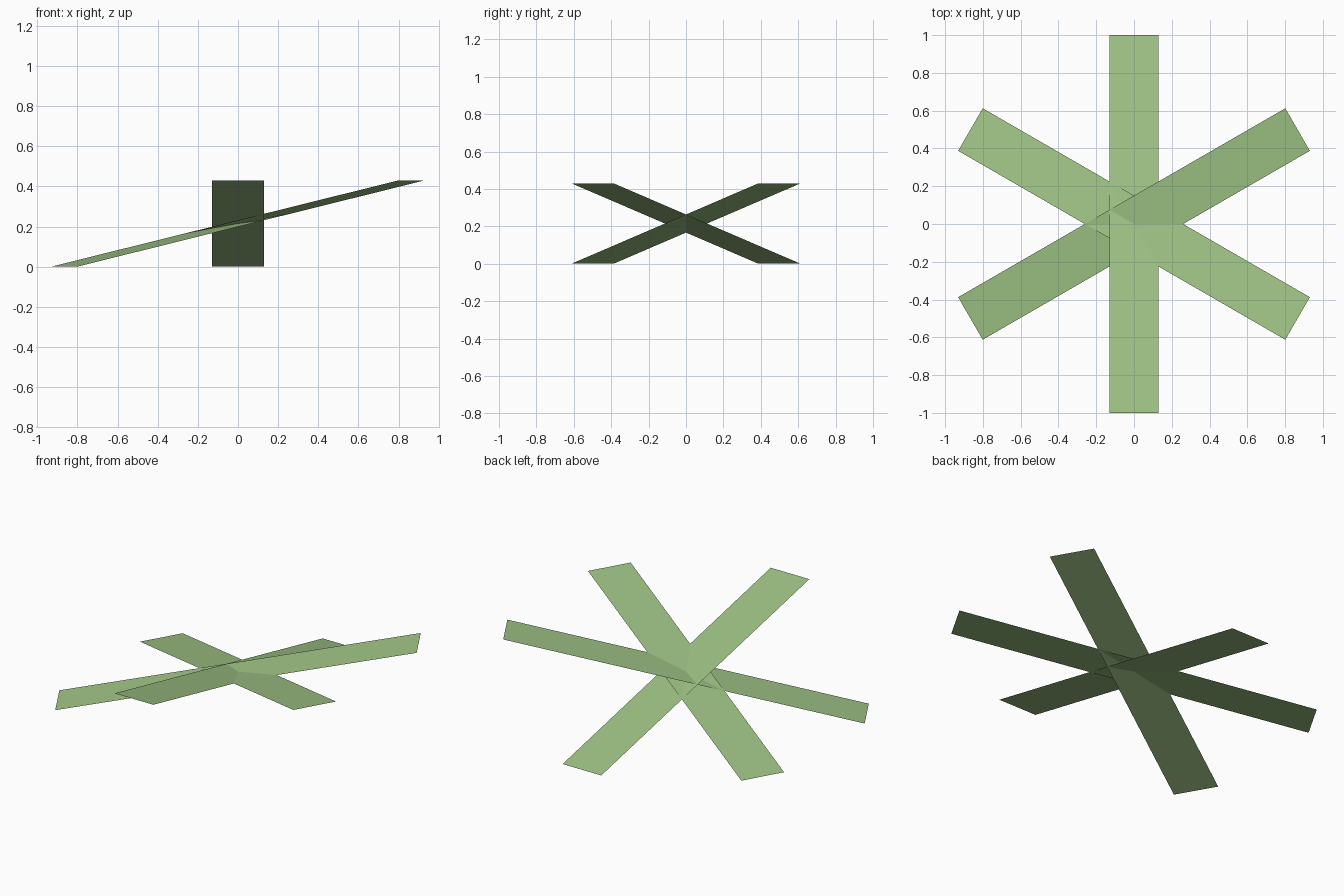
import bpy
from math import radians
from mathutils import Matrix, Vector

cube = bpy.data.objects.get("Cube")
if cube:
    bpy.data.objects.remove(cube, do_unlink=True)

HALF_WIDTH = 0.13
RISE = 0.43

# Leaf green shared by every blade
green = bpy.data.materials.new("leaf_green")
green.use_nodes = True
color = (0.34, 0.54, 0.23, 1)
green.diffuse_color = color
bsdf = green.node_tree.nodes["Principled BSDF"]
bsdf.inputs["Base Color"].default_value = color
bsdf.inputs["Roughness"].default_value = 0.9


def add_blade(name, heading):
    """Flat strip through the centre, climbing towards its heading."""
    turn = Matrix.Rotation(radians(heading), 4, "Z")
    corners = [(-1, -HALF_WIDTH, 0), (1, -HALF_WIDTH, RISE),
               (1, HALF_WIDTH, RISE), (-1, HALF_WIDTH, 0)]
    mesh = bpy.data.meshes.new(name)
    mesh.from_pydata([turn @ Vector(c) for c in corners], [], [range(4)])
    mesh.materials.append(green)
    blade = bpy.data.objects.new(name, mesh)
    bpy.context.collection.objects.link(blade)


# Three blades crossing at the middle, a sixth of a turn apart
for name, heading in (("back_left_blade", 30), ("front_left_blade", -30),
                      ("front_blade", -90)):
    add_blade(name, heading)
